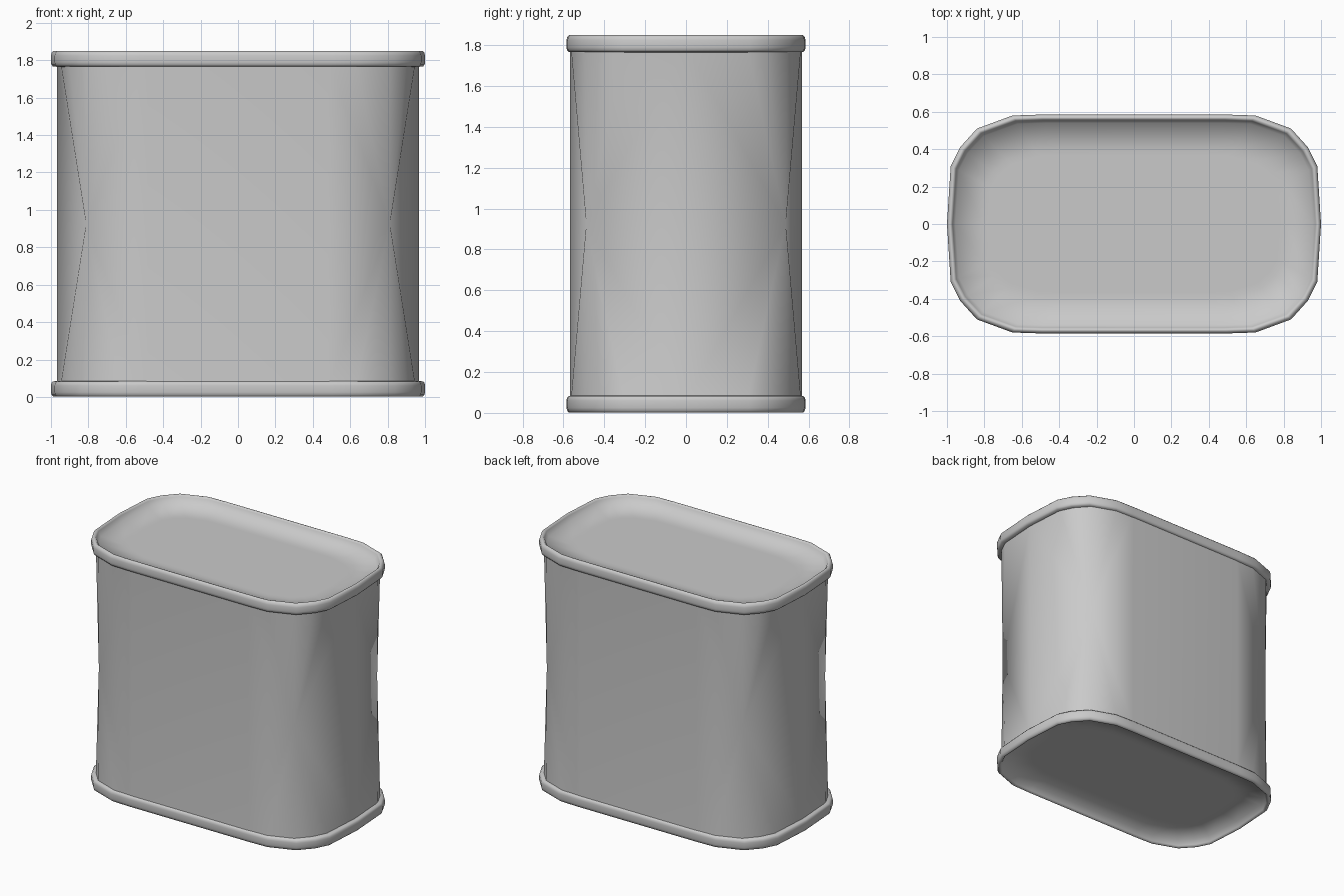
import bpy
import bmesh

if "Cube" in bpy.data.objects:
    bpy.data.objects.remove(bpy.data.objects["Cube"])

HEIGHT = 1.85
HALF_X, HALF_Y = 1.0, 0.585

grey = bpy.data.materials.new("tin_grey")
grey.diffuse_color = (0.59, 0.59, 0.59, 1)
grey.use_nodes = True
grey.node_tree.nodes["Principled BSDF"].inputs["Base Color"].default_value = grey.diffuse_color

# One quarter of the rounded-rectangle outline, mirrored into a full loop
quarter = [(1.0, 0.0), (0.98, 0.31), (0.93, 0.41), (0.84, 0.51), (0.65, 0.58), (0.5, 0.585)]
right_half = [(x, -y) for x, y in reversed(quarter[1:])] + quarter
outline = right_half + [(-x, -y) for x, y in right_half]


def finish(name, mesh):
    mesh.materials.append(grey)
    mesh.polygons.foreach_set("use_smooth", [True] * len(mesh.polygons))
    mesh.update()
    bpy.context.collection.objects.link(bpy.data.objects.new(name, mesh))


def loft(name, profile, flip=False):
    """Sweep (inset, z) steps around the outline and cap the last loop."""
    n = len(outline)
    verts, faces = [], []
    for inset, z in profile:
        sx, sy = (HALF_X - inset) / HALF_X, (HALF_Y - inset) / HALF_Y
        verts += [(x * sx, y * sy, z) for x, y in outline]
    for k in range(len(profile) - 1):
        for i in range(n):
            j = (i + 1) % n
            faces.append((k * n + i, k * n + j, (k + 1) * n + j, (k + 1) * n + i))
    faces.append(tuple(range((len(profile) - 1) * n, len(profile) * n)))
    if flip:
        faces = [f[::-1] for f in faces]
    mesh = bpy.data.meshes.new(name)
    mesh.from_pydata(verts, [], faces)
    finish(name, mesh)


# Can wall: each corner is a fan around one mid-height point, so it pinches in slightly
bm = bmesh.new()
z0, z1 = 0.06, HEIGHT - 0.06
wall = [(x * 0.968, y * 0.971) for x, y in quarter]


def face(*points):
    bm.faces.new([bm.verts.new(p) for p in points])


for sx in (1, -1):
    for sy in (1, -1):
        pts = [(x * sx, y * sy) for x, y in wall]
        mid = (0.812 * sx, 0.488 * sy, HEIGHT / 2)
        for a, b in zip(pts, pts[1:]):
            for z in (z0, z1):
                face((*a, z), (*b, z), mid)
        for p in (pts[0], pts[-1]):
            face((*p, z0), (*p, z1), mid)
# Flat front and back panels
px, py = wall[-1]
for y in (py, -py):
    face((-px, y, z0), (px, y, z0), (px, y, z1), (-px, y, z1))
bmesh.ops.remove_doubles(bm, verts=bm.verts, dist=0.0005)
# Turn every wall face outward
bm.normal_update()
for f in bm.faces:
    c = f.calc_center_median()
    if f.normal.x * c.x + f.normal.y * c.y < 0:
        f.normal_flip()
wall_mesh = bpy.data.meshes.new("can_wall")
bm.to_mesh(wall_mesh)
bm.free()
finish("can_wall", wall_mesh)

# Rolled rim leading into a recessed end plate: (inset, distance from the end)
rim = [(0.032, 0.085), (0.01, 0.083), (0.002, 0.073), (0.0, 0.06), (0.0, 0.025),
       (0.004, 0.01), (0.013, 0.001), (0.022, 0.001), (0.03, 0.012),
       (0.045, 0.05), (0.19, 0.07), (0.22, 0.07)]
loft("top_rim_and_lid", [(i, HEIGHT - d) for i, d in rim])
loft("bottom_rim_and_base", rim, flip=True)
